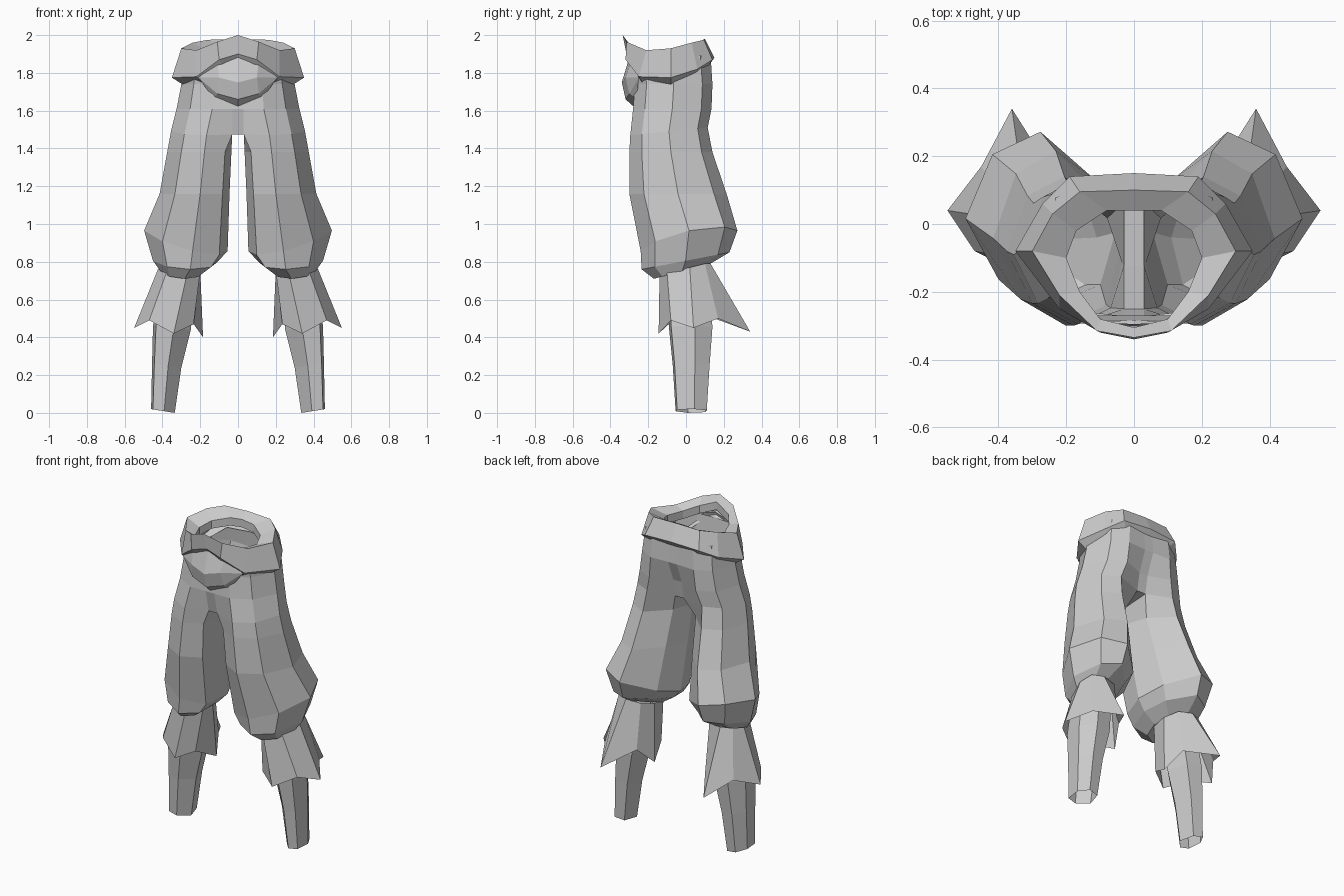
import bpy, bmesh

cube = bpy.data.objects.get("Cube")
if cube:
    bpy.data.objects.remove(cube)

grey = bpy.data.materials.new("cloth_grey")
grey.use_nodes = True
grey.diffuse_color = (0.6, 0.6, 0.6, 1)
grey.node_tree.nodes["Principled BSDF"].inputs["Base Color"].default_value = (0.6, 0.6, 0.6, 1)


def finish(name, bm):
    """Turn a half model into a flat shaded object mirrored across x = 0."""
    loose = [v for v in bm.verts if not v.link_faces]
    bmesh.ops.delete(bm, geom=loose, context="VERTS")
    bmesh.ops.remove_doubles(bm, verts=bm.verts, dist=0.0005)
    bmesh.ops.recalc_face_normals(bm, faces=bm.faces)
    mesh = bpy.data.meshes.new(name)
    bm.to_mesh(mesh)
    bm.free()
    mesh.materials.append(grey)
    obj = bpy.data.objects.new(name, mesh)
    bpy.context.collection.objects.link(obj)
    mirror = obj.modifiers.new("Mirror", "MIRROR")
    mirror.merge_threshold = 0.001


def add_rows(bm, rows):
    return [[bm.verts.new(p) for p in row] for row in rows]


def skin(bm, rows, closed=True, skip=lambda level, i: False):
    """Join neighbouring rows of vertices with quads."""
    for level, (a, b) in enumerate(zip(rows, rows[1:])):
        n = len(a)
        for i in range(n if closed else n - 1):
            if not skip(level, i):
                j = (i + 1) % n
                bm.faces.new((a[i], a[j], b[j], b[i]))


# Trouser legs and seat: one eight-sided section, fitted to a box per level
section = [(.1, .12), (.42, 0), (.78, .15), (1, .5),
           (.82, .87), (.5, 1), (.13, .72), (0, .42)]
# inner x, outer x, front y, back y, height, outward tilt, backward tilt
levels = [
    (0, .28, -.285, .13, 1.88, 0, .03),
    (0, .30, -.27, .14, 1.74, 0, 0),
    (0, .325, -.28, .135, 1.61, 0, 0),
    (.03, .355, -.295, .115, 1.49, 0, .04),
    (.035, .375, -.30, .14, 1.38, 0, 0),
    (.045, .415, -.30, .215, 1.16, 0, 0),
    (.055, .497, -.24, .272, .915, .1, .1),
    (.11, .45, -.235, .23, .805, 0, .09),
    (.19, .41, -.17, .13, .75, 0, .08),
]
CROTCH = 3
rows = []
for k, (x0, x1, y0, y1, z, tx, ty) in enumerate(levels):
    row = [(x0 + u * (x1 - x0), y0 + v * (y1 - y0), z + tx * (u - .5) + ty * (v - .5))
           for u, v in section]
    if k <= CROTCH:
        # The front and back seams meet the middle strip
        row[0] = (.03, y0 + (.045 if k == CROTCH else 0), row[0][2])
        row[6] = (.03, y1 - (.05 if k >= CROTCH - 1 else .005), row[6][2])
        row[7] = (.03, row[7][1], row[7][2])
    rows.append(row)
bm = bmesh.new()
legs = add_rows(bm, rows)
skin(bm, legs, skip=lambda level, i: level < CROTCH and i in (6, 7))
bm.faces.new(legs[-1])
# Middle strip running down the front, under the crotch and up the back
strip = [r[0] for r in legs[:CROTCH + 1]] + [legs[CROTCH][7]]
strip += [r[6] for r in reversed(legs[:CROTCH + 1])]
middle = [bm.verts.new((0, v.co.y, v.co.z)) for v in strip]
skin(bm, [strip, middle], closed=False)
finish("trousers", bm)

# Waistband: three half loops from front centre to back centre
crest = [(0, -.335, 2), (.11, -.315, 1.965), (.22, -.21, 1.92), (.30, -.08, 1.93),
         (.24, .03, 1.96), (.16, .095, 1.975), (0, .10, 1.98)]
hem = [(0, -.315, 1.90), (.1, -.32, 1.87), (.22, -.25, 1.78), (.35, -.08, 1.775),
       (.27, .06, 1.82), (.19, .14, 1.87), (0, .15, 1.88)]
opening = [(0, -.305, 1.96), (.1, -.28, 1.92), (.16, -.2, 1.9), (.2, -.1, 1.9),
           (.17, -.02, 1.92), (.08, .04, 1.94), (0, .04, 1.95)]
under = [(x * .82, -.07 + (y + .07) * .87, z - .04) for x, y, z in hem]
inside = [(x, y, z - .05) for x, y, z in opening]
bm = bmesh.new()
skin(bm, add_rows(bm, [under, hem, crest, opening, inside]), closed=False)
finish("waistband", bm)

# Folded sash on the belly: rows from centre to the pointed side corner
corner = (.21, -.25, 1.775)
sash = [
    [(0, -.295, 1.90), (.11, -.29, 1.865), corner],
    [(0, -.34, 1.75), (.1, -.32, 1.775), corner],
    [(0, -.32, 1.66), (.11, -.30, 1.69), corner],
    [(0, -.275, 1.62), (.13, -.26, 1.665), corner],
]
bm = bmesh.new()
for a, b in zip(sash, sash[1:]):
    bm.faces.new([bm.verts.new(p) for p in (a[0], a[1], b[1], b[0])])
    bm.faces.new([bm.verts.new(p) for p in (a[1], corner, b[1])])
finish("sash_fold", bm)

# Ragged cuffs: a gathered top and a hem of alternating tips and notches
gather = [(.2, -.06, .75), (.27, -.14, .735), (.38, -.10, .74), (.42, .02, .77),
          (.40, .10, .79), (.33, .13, .79), (.24, .11, .78), (.2, .03, .76)]
ragged = [(.235, -.09, .47), (.34, -.145, .42), (.47, -.08, .49), (.55, .04, .45),
          (.45, .17, .50), (.36, .34, .43), (.24, .15, .50), (.185, .05, .40)]
bm = bmesh.new()
skin(bm, add_rows(bm, [gather, ragged]))
finish("ragged_cuffs", bm)

# Shins: tapered six-sided tubes, open at the ankle
hexagon = [(.45, 0), (.92, .05), (1, .6), (.7, 1), (.2, .95), (0, .4)]
posts = [(.22, .41, -.09, .12, .72), (.25, .45, -.09, .14, .45),
         (.30, .455, -.07, .125, .25), (.335, .46, -.055, .11, .01)]
bm = bmesh.new()
skin(bm, add_rows(bm, [[(x0 + u * (x1 - x0), y0 + v * (y1 - y0), z + .02 * (u - .5))
                        for u, v in hexagon] for x0, x1, y0, y1, z in posts]))
finish("shins", bm)
